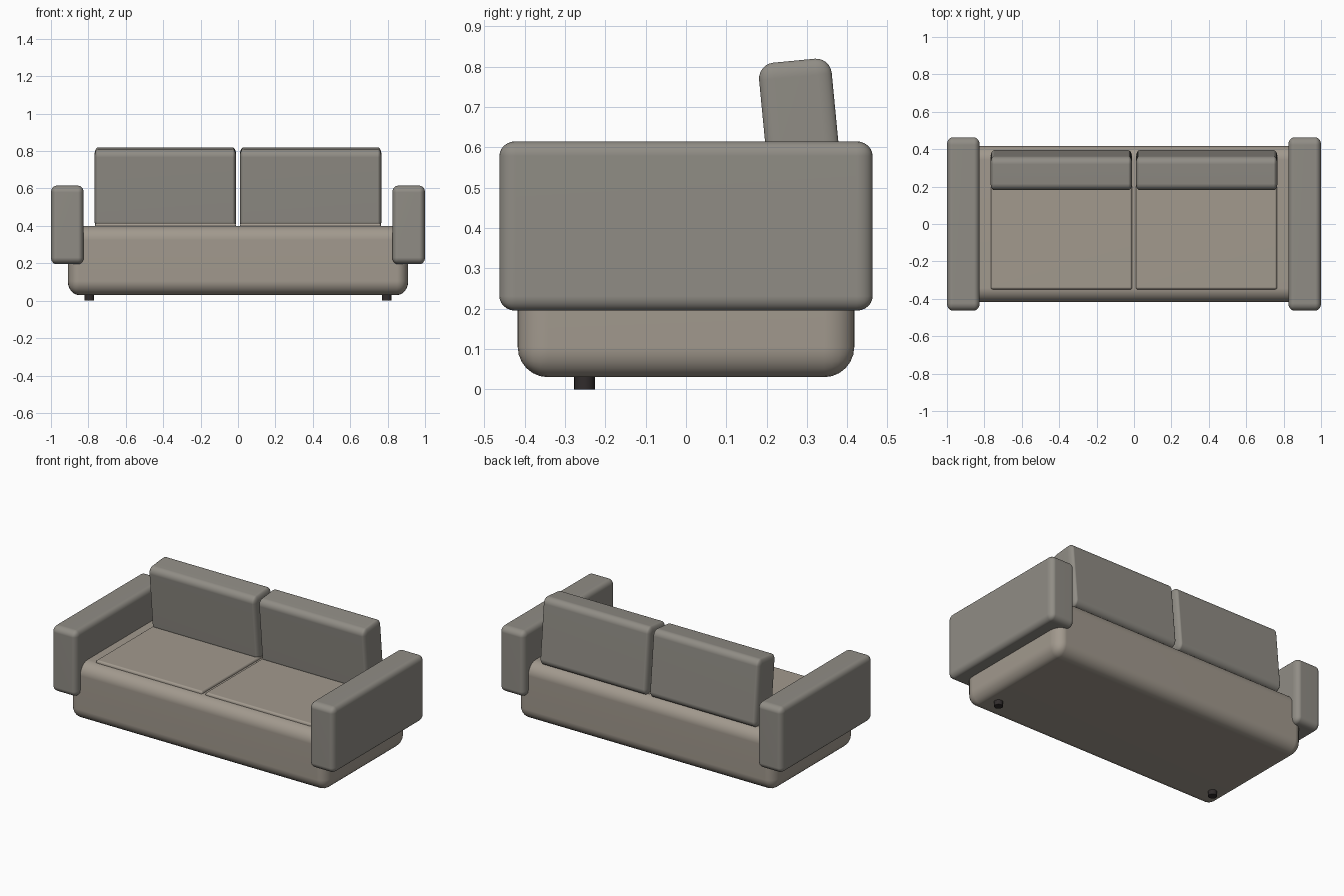
import bpy, bmesh, math
from mathutils import Matrix, Vector

if "Cube" in bpy.data.objects:
    bpy.data.objects.remove(bpy.data.objects["Cube"])


def material(name, color):
    m = bpy.data.materials.new(name)
    m.diffuse_color = (*color, 1)
    m.use_nodes = True
    m.node_tree.nodes["Principled BSDF"].inputs["Base Color"].default_value = m.diffuse_color
    return m


fabric = material("seat_fabric", (0.36, 0.32, 0.27))
grey_fabric = material("grey_fabric", (0.28, 0.265, 0.235))
dark = material("dark_leg", (0.03, 0.025, 0.025))


def finish(bm, name, mat):
    me = bpy.data.meshes.new(name)
    bm.to_mesh(me)
    bm.free()
    ob = bpy.data.objects.new(name, me)
    bpy.context.collection.objects.link(ob)
    me.materials.append(mat)
    bpy.ops.object.select_all(action='DESELECT')
    ob.select_set(True)
    bpy.context.view_layer.objects.active = ob
    bpy.ops.object.shade_smooth_by_angle(angle=math.radians(35))
    return ob


def soft_box(name, center, size, radii, mat, tilt=0.0):
    """Box with rounded edges; the rounding radius may differ per axis."""
    bm = bmesh.new()
    bmesh.ops.create_cube(bm, size=1)
    r = Vector(radii)
    bmesh.ops.scale(bm, vec=[s / q for s, q in zip(size, r)], verts=bm.verts)
    bmesh.ops.bevel(bm, geom=bm.edges[:], offset=1, segments=6, profile=0.5,
                    affect='EDGES')
    bmesh.ops.scale(bm, vec=r, verts=bm.verts)
    ob = finish(bm, name, mat)
    ob.location = center
    ob.rotation_euler.x = tilt
    wn = ob.modifiers.new("even_shading", 'WEIGHTED_NORMAL')
    wn.keep_sharp = True
    return ob


# base
soft_box("base", (0, 0, 0.215), (1.82, 0.835, 0.37), (0.06, 0.075, 0.075), fabric)

for side, s in (("left", -1), ("right", 1)):
    # armrest
    soft_box(side + "_armrest", (s * 0.9125, 0, 0.405), (0.175, 0.926, 0.42),
             (0.03, 0.04, 0.036), grey_fabric)
    # seat cushion
    soft_box(side + "_seat_cushion", (s * 0.3875, 0, 0.355), (0.755, 0.70, 0.12),
             (0.012, 0.012, 0.015), fabric)
    # back cushion, its top leaning forward
    soft_box(side + "_back_cushion", (s * 0.3885, 0.288, 0.604), (0.757, 0.181, 0.424),
             (0.02, 0.038, 0.04), grey_fabric, math.radians(5.5))
    # front leg
    bm = bmesh.new()
    bmesh.ops.create_cone(bm, cap_ends=True, segments=16, radius1=0.026,
                          radius2=0.026, depth=0.05,
                          matrix=Matrix.Translation((s * 0.795, -0.252, 0.025)))
    finish(bm, side + "_front_leg", dark)
